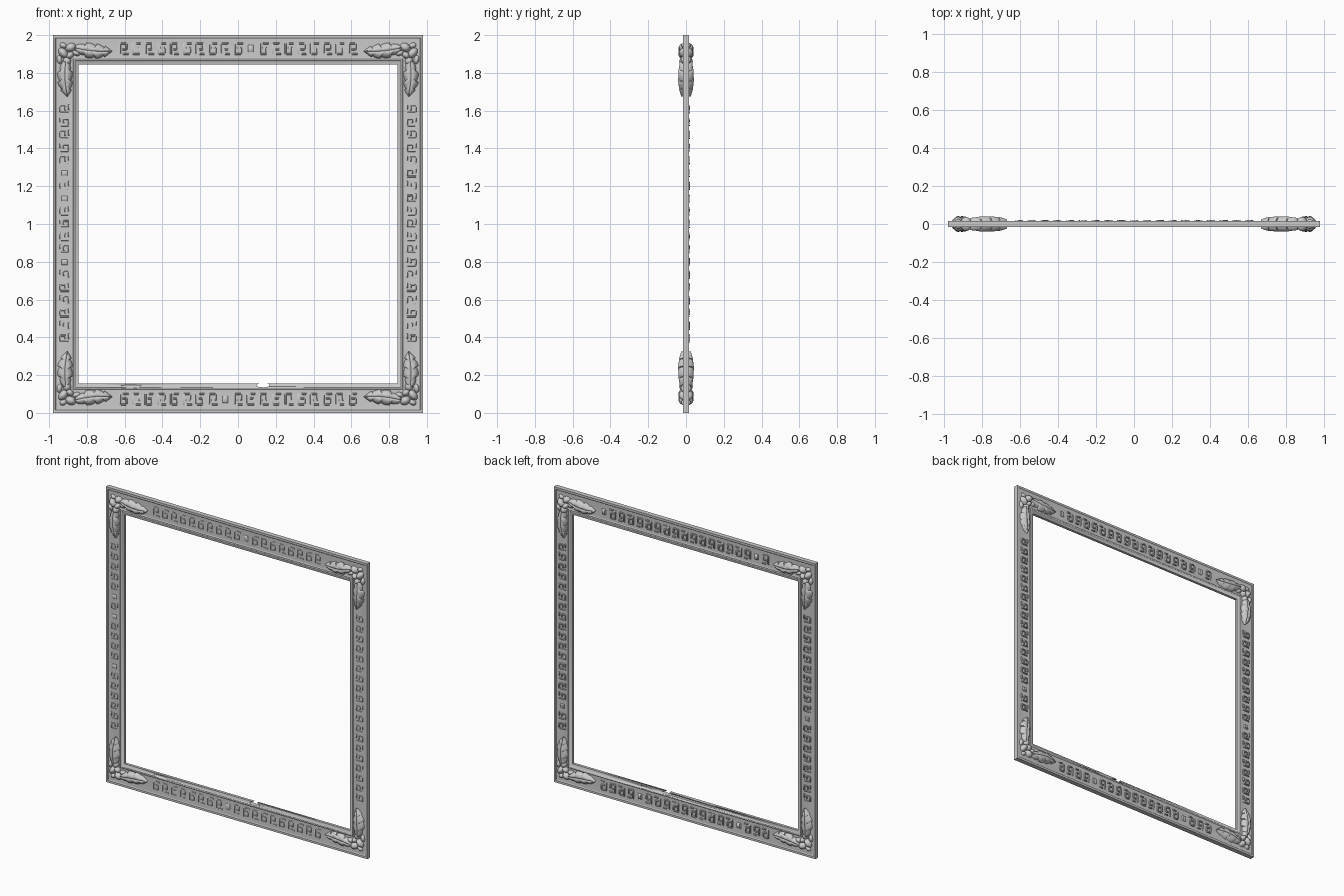
import bpy, bmesh, math, random
from mathutils import Vector, Matrix

if "Cube" in bpy.data.objects:
    bpy.data.objects.remove(bpy.data.objects["Cube"])

random.seed(4)


def finish(bm, name, loc=(0, 0, 0), angle=35):
    bmesh.ops.recalc_face_normals(bm, faces=bm.faces)
    me = bpy.data.meshes.new(name)
    bm.to_mesh(me)
    bm.free()
    ob = bpy.data.objects.new(name, me)
    bpy.context.collection.objects.link(ob)
    ob.location = loc
    bpy.ops.object.select_all(action='DESELECT')
    ob.select_set(True)
    bpy.context.view_layer.objects.active = ob
    bpy.ops.object.shade_smooth_by_angle(angle=math.radians(angle))
    return ob


# Moulded frame: one half profile (share of rail width, depth) swept round the rectangle
HALF = [(0, .016), (.09, .016), (.12, .0125), (.2, .0115), (.72, .0115),
        (.78, .013), (.81, .0165), (.87, .0165), (.9, .013), (1, .009)]
profile = [(t, -y) for t, y in HALF] + [(t, y) for t, y in reversed(HALF)]
bm = bmesh.new()
rings = []
for sx, sz in ((-1, -1), (1, -1), (1, 1), (-1, 1)):
    rings.append([bm.verts.new((sx * (.98 - .135 * t), y, 1 + sz * (1 - .156 * t)))
                  for t, y in profile])
n = len(profile)
for k in range(4):
    a, b = rings[k], rings[(k + 1) % 4]
    for i in range(n):
        j = (i + 1) % n
        bm.faces.new((a[i], a[j], b[j], b[i]))
frame = finish(bm, "frame_moulding", angle=25)

# Worn chips along the inner lip of the bottom rail
CHIPS = [("hole_cutter", (.133, 0, .146), (.036, .06, .011)),
         ("front_chip_cutter", (-.567, -.017, .142), (.058, .014, .011)),
         ("back_chip_cutter", (.30, .017, .142), (.04, .012, .01))]
for name, loc, size in CHIPS:
    bm = bmesh.new()
    bmesh.ops.create_uvsphere(bm, u_segments=20, v_segments=12, radius=1)
    bmesh.ops.scale(bm, vec=size, verts=bm.verts)
    cutter = finish(bm, name, loc)
    cutter.hide_render = True
    cutter.hide_viewport = True
    mod = frame.modifiers.new(name, 'BOOLEAN')
    mod.operation = 'DIFFERENCE'
    mod.solver = 'EXACT'
    mod.object = cutter


# Key pattern relief: tapered bars (along, across, length, height) making one motif
KEY = [(-.018, 0, .009, .056), (0, .024, .036, .009), (.016, .009, .009, .03),
       (.005, -.004, .022, .009), (.012, -.024, .03, .009)]


def bar(bm, c, along, across, size, side, top):
    low, high = [], []
    for sa, sb in ((-1, -1), (1, -1), (1, 1), (-1, 1)):
        for ring, y, s in ((low, .010, 1.0), (high, top, .65)):
            p = c + along * sa * size[0] / 2 * s + across * sb * size[1] / 2 * s
            p.y = side * y
            ring.append(bm.verts.new(p))
    bm.faces.new(high)
    for i in range(4):
        j = (i + 1) % 4
        bm.faces.new((low[i], low[j], high[j], high[i]))


def key_run(bm, start, along, across, length, scale, side, top):
    count = round(length / .068)
    for k in range(count):
        mid = start + along * (k + .5) * length / count
        flip = -1 if k % 2 else 1
        if random.random() < .12:
            bar(bm, mid, along, across, (.03, .035 * scale), side, top)
            continue
        for a, b, la, lb in KEY:
            c = mid + along * a + across * b * flip * scale
            t = top - random.random() * .0025
            bar(bm, c, along, across, (la, lb * scale), side, t)


X, Z = Vector((1, 0, 0)), Vector((0, 0, 1))
for side, top, label in ((-1, .0165, "front"), (1, .0205, "back")):
    bm = bmesh.new()
    for s in (-1, 1):
        key_run(bm, Vector((-.64, 0, 1 + s * .928)), X, Z * s, 1.28, 1.15, side, top)
        key_run(bm, Vector((s * .918, 0, .36)), Z, X * s, 1.28, .95, side, top)
    finish(bm, label + "_key_relief", angle=60)


# Lobed acanthus leaf with domed surface, mid vein and fluted lobes
def leaf(bm, base, tip, width, peak, lobes=4, nu=40, nv=14):
    base, tip = Vector((base[0], 0, base[1])), Vector((tip[0], 0, tip[1]))
    axis = tip - base
    side = Vector((-axis.z, 0, axis.x)).normalized()
    rows = []
    for i in range(nu + 1):
        u = i / nu
        cut = (lobes * u) % 1.0
        w = width * max(.02, math.sin(math.pi * min(1, u ** .75))) ** .65 * (1 - .32 * cut ** 2)
        row = []
        for j in range(nv + 1):
            v = 2 * j / nv - 1
            av = abs(v)
            h = .013 + (peak - .013) * (1 - av ** 3) * math.sin(math.pi * (.12 + .83 * u)) ** .5
            h -= .005 * math.exp(-(v / .12) ** 2)
            h += .003 * math.cos(2 * math.pi * lobes * (u - .1 * av)) * av * (1 - av)
            if av > .99:
                h = .008
            reach = u + .09 * av * math.sin(math.pi * u)
            bend = .008 * math.sin(math.pi * u)
            p = base + axis * reach + side * (v * w + bend)
            row.append(bm.verts.new((p.x, -h, p.z)))
        rows.append(row)
    for i in range(nu):
        for j in range(nv):
            bm.faces.new((rows[i][j], rows[i + 1][j], rows[i + 1][j + 1], rows[i][j + 1]))


def mirrored(ob):
    mod = ob.modifiers.new("four_corners_both_faces", 'MIRROR')
    mod.use_axis = (True, True, True)
    mod.use_mirror_merge = False


# Corner leaves, made once and mirrored to every corner on both faces
for name, base, tip, width, peak in (
        ("rail_leaves", (.865, .932), (.668, .915), .043, .041),
        ("stile_leaves", (.912, .865), (.903, .675), .043, .042)):
    bm = bmesh.new()
    leaf(bm, base, tip, width, peak)
    mirrored(finish(bm, name, (0, 0, 1), 50))

# Rounded buds and curled stem where the two leaves meet
BUDS = [(.885, .935, .030, .038, .024, 25), (.925, .905, .034, .038, .022, -50),
        (.890, .893, .024, .040, .018, 40), (.925, .945, .022, .026, .016, -20),
        (.945, .870, .016, .028, .026, 10), (.855, .905, .024, .030, .016, -15),
        (.905, .862, .022, .036, .026, 0)]
bm = bmesh.new()
for x, z, rx, ry, rz, turn in BUDS:
    m = (Matrix.Translation((x, 0, z)) @ Matrix.Rotation(math.radians(turn), 4, 'Y')
         @ Matrix.Diagonal((rx, ry, rz, 1)))
    bmesh.ops.create_uvsphere(bm, u_segments=20, v_segments=12, radius=1, matrix=m)
bmesh.ops.delete(bm, geom=[v for v in bm.verts if v.co.y > .001], context='VERTS')
mirrored(finish(bm, "corner_buds", (0, 0, 1), 60))
